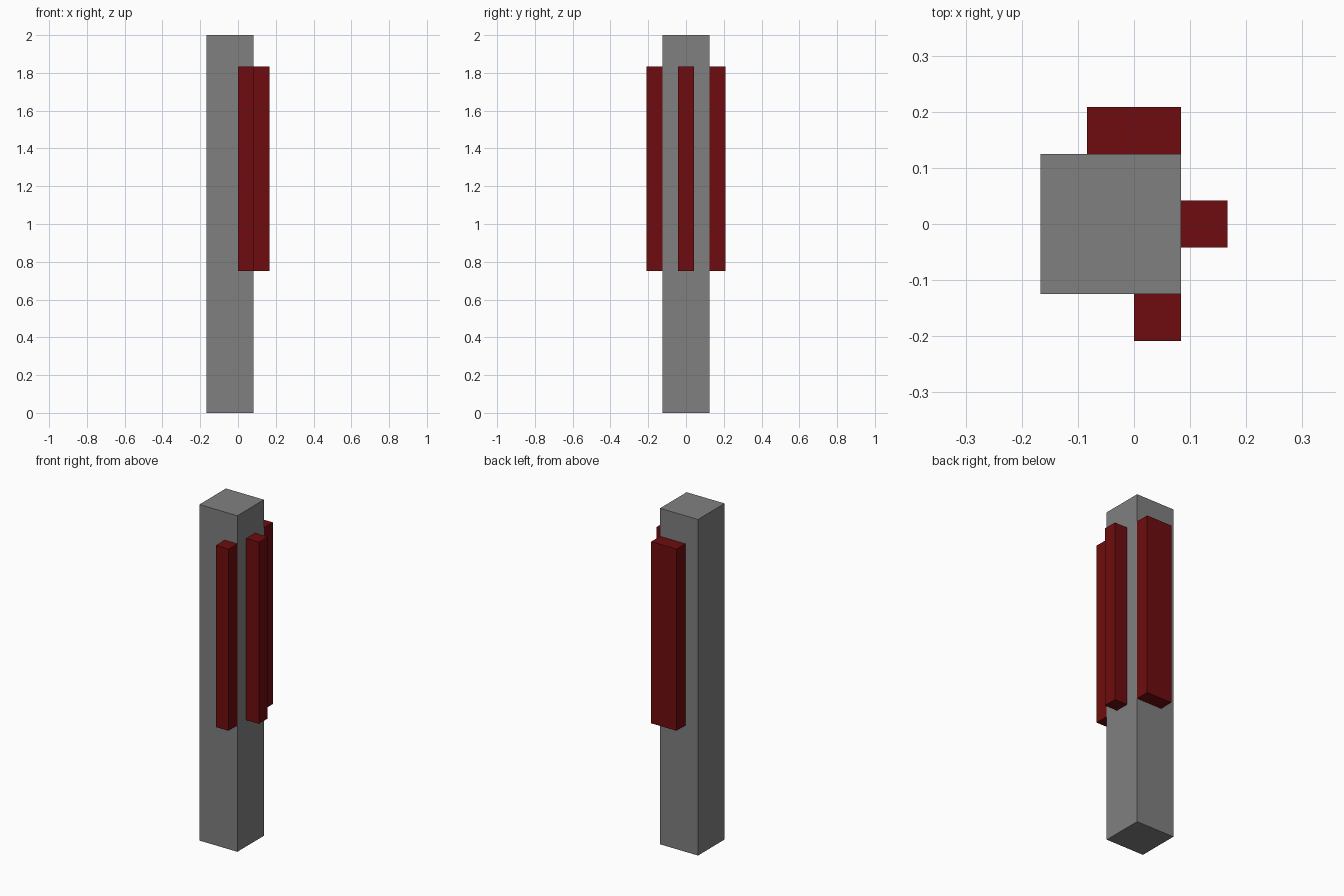
import bpy

cube = bpy.data.objects.get("Cube")
if cube:
    bpy.data.objects.remove(cube, do_unlink=True)


def make_material(name, colour):
    mat = bpy.data.materials.new(name)
    mat.use_nodes = True
    mat.diffuse_color = colour
    mat.node_tree.nodes["Principled BSDF"].inputs["Base Color"].default_value = colour
    return mat


def box(name, low, high, mat):
    """Axis-aligned box between two opposite corners."""
    centre = [(a + b) / 2 for a, b in zip(low, high)]
    size = [b - a for a, b in zip(low, high)]
    bpy.ops.mesh.primitive_cube_add(size=1, location=centre)
    obj = bpy.context.object
    obj.name = name
    obj.scale = size
    bpy.ops.object.transform_apply(location=False, rotation=False, scale=True)
    obj.data.materials.append(mat)
    return obj


grey = make_material("grey", (0.216, 0.216, 0.216, 1))
dark_red = make_material("dark red", (0.156, 0.0037, 0.0044, 1))

U = 1 / 12                 # grid unit of the blocks
Z0, Z1 = 0.752, 22 * U     # height range of the red strips

# Square post
box("post", (-2 * U, -1.5 * U, 0), (U, 1.5 * U, 2), grey)

# Red strips on three faces: (name, x range, y range) in grid units
strips = [
    ("front_strip", (0, 1), (-2.5, -1.5)),
    ("left_strip", (1, 2), (-0.5, 0.5)),
    ("back_strip", (-1, 1), (1.5, 2.5)),
]
for name, (x0, x1), (y0, y1) in strips:
    box(name, (x0 * U, y0 * U, Z0), (x1 * U, y1 * U, Z1), dark_red)
